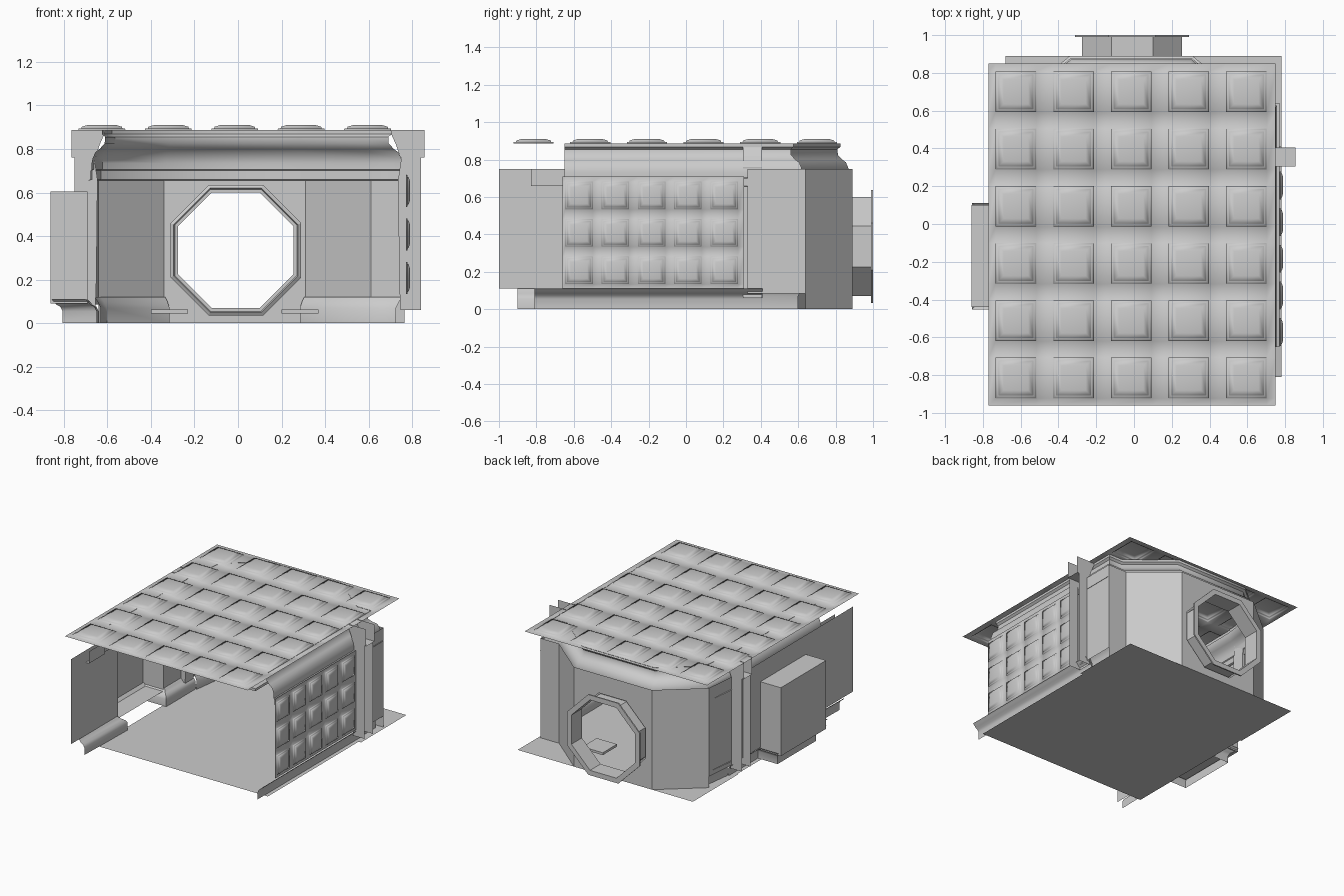
import bpy, bmesh, math
from mathutils import Vector

if "Cube" in bpy.data.objects:
    bpy.data.objects.remove(bpy.data.objects["Cube"])


def make(name, verts, faces, smooth=None):
    me = bpy.data.meshes.new(name)
    me.from_pydata([tuple(v) for v in verts], [], faces)
    ob = bpy.data.objects.new(name, me)
    bpy.context.collection.objects.link(ob)
    if smooth:
        bpy.ops.object.select_all(action='DESELECT')
        ob.select_set(True)
        bpy.context.view_layer.objects.active = ob
        bpy.ops.object.shade_smooth_by_angle(angle=math.radians(smooth))
    return ob


def sweep(name, path, profile, smooth=None):
    """Mitred moulding: profile is (inset to the left of the path, z)."""
    pts = [Vector(p) for p in path]
    norms = []
    for a, b in zip(pts, pts[1:]):
        d = (b - a).normalized()
        norms.append(Vector((-d.y, d.x)))
    verts, faces, n = [], [], len(profile)
    for i, p in enumerate(pts):
        a, b = norms[max(i - 1, 0)], norms[min(i, len(norms) - 1)]
        miter = (a + b) / (1 + a.dot(b))
        verts += [(p.x + miter.x * o, p.y + miter.y * o, z) for o, z in profile]
    for i in range(len(pts) - 1):
        for j in range(n - 1):
            k = i * n + j
            faces.append((k, k + 1, k + n + 1, k + n))
    return make(name, verts, faces, smooth)


def coffers(name, u0, u1, v0, v1, us, vs, half, rings, place):
    """Flat panel with a grid of stepped square recesses, softly shaded."""
    verts, faces = [], []

    def quad(pts):
        k = len(verts)
        verts.extend(place(*p) for p in pts)
        faces.append((k, k + 1, k + 2, k + 3))

    def square(u, v, h, d):
        return [(u - h, v - h, d), (u + h, v - h, d), (u + h, v + h, d), (u - h, v + h, d)]
    ue = [u0] + [e for u in us for e in (u - half, u + half)] + [u1]
    ve = [v0] + [e for v in vs for e in (v - half, v + half)] + [v1]
    for i in range(len(ue) - 1):
        for j in range(len(ve) - 1):
            if i % 2 and j % 2:
                u, v = us[i // 2], vs[j // 2]
                loops = [square(u, v, half * s, d) for s, d in rings]
                for a, b in zip(loops, loops[1:]):
                    for k in range(4):
                        m = (k + 1) % 4
                        quad([a[k], a[m], b[m], b[k]])
                quad(loops[-1])
            else:
                quad([(ue[i], ve[j], 0), (ue[i + 1], ve[j], 0),
                      (ue[i + 1], ve[j + 1], 0), (ue[i], ve[j + 1], 0)])
    ob = make(name, verts, faces)
    bm = bmesh.new()
    bm.from_mesh(ob.data)
    bmesh.ops.remove_doubles(bm, verts=bm.verts, dist=0.0005)
    for f in bm.faces:
        f.smooth = True
    bm.to_mesh(ob.data)
    bm.free()
    return ob


# Floor: main room and bay
make("floor", [(-.67, -.73, 0), (.76, -.73, 0), (.76, .35, 0), (-.67, .35, 0),
               (-.68, .35, 0), (.78, .35, 0), (.78, .89, 0), (-.68, .89, 0)],
     [(0, 1, 2, 3), (4, 5, 6, 7)])

# Coffered ceiling and coffered right wall
coffers("coffered_ceiling", -.77, .75, -.96, .85,
        [-.625 + .305 * i for i in range(5)], [-.815 + .303 * j for j in range(6)], .108,
        [(1, 0), (.99, .009), (.87, .01), (.85, .017), (.6, .025)],
        lambda u, v, d: (u, v, .885 + d))
coffers("coffered_wall", -.66, .31, .11, .71,
        [-.572 + .194 * i for i in range(5)], [.208 + .2 * j for j in range(3)], .074,
        [(1, 0), (.99, .007), (.87, .008), (.85, .013), (.6, .019)],
        lambda u, v, d: (.77 + d, u, v))

# Bay walls
WIN_X, WIN_Z = -.01, .335


def octagon(r, y):
    c = r / math.cos(math.pi / 8)
    return [(WIN_X + c * math.cos(math.pi / 8 + k * math.pi / 4), y,
             WIN_Z + c * math.sin(math.pi / 8 + k * math.pi / 4)) for k in range(8)]


sweep("right_bay_side", [(.765, .33), (.765, .64)], [(0, .085), (0, .75)])
sweep("right_bay_wall", [(.765, .64), (.61, .64), (.31, .89)], [(0, 0), (0, .75)])
sweep("left_bay_wall", [(-.34, .89), (-.64, .64)], [(0, 0), (0, .75)])
sweep("left_bay_side", [(-.64, .64), (-.67, .33)], [(0, .085), (0, .75)])

# Back wall with octagonal opening
bm = bmesh.new()
for loop in ([(-.34, .89, 0), (.31, .89, 0), (.31, .89, .75), (-.34, .89, .75)], octagon(.275, .89)):
    vs = [bm.verts.new(p) for p in loop]
    for a, b in zip(vs, vs[1:] + vs[:1]):
        bm.edges.new((a, b))
bmesh.ops.triangle_fill(bm, use_beauty=True, edges=bm.edges[:], normal=(0, -1, 0))
wall = make("back_wall", [], [])
bm.to_mesh(wall.data)
bm.free()

# Octagonal window frame, tunnel and outer flange
rings = [(.30, .89), (.30, .875), (.285, .865), (.28, .875), (.265, .875),
         (.265, .99), (.302, .99), (.302, 1.0), (.265, 1.0), (.265, .99)]
verts = [p for r, y in rings for p in octagon(r, y)]
make("octagon_window", verts,
     [(i * 8 + k, i * 8 + (k + 1) % 8, i * 8 + 8 + (k + 1) % 8, i * 8 + 8 + k)
      for i in range(len(rings) - 1) for k in range(8)])

# Left wall around the niche
sweep("left_wall_front", [(-.69, -.44), (-.69, -1)], [(0, .11), (0, .75)])
sweep("left_wall_over_niche", [(-.69, .1), (-.69, -.44)], [(0, .605), (0, .75)])
sweep("left_wall_rear", [(-.69, .31), (-.69, .1)], [(0, .11), (0, .75)])

# Niche box, open to the room
a, b, c, d = -.86, -.69, -.44, .1
make("niche", [(x, y, z) for x in (a, b) for y in (c, d) for z in (.09, .605)],
     [(0, 1, 3, 2), (0, 4, 5, 1), (2, 3, 7, 6), (0, 2, 6, 4), (1, 5, 7, 3)])

# Crown moulding: right wall, bay, left wall
crown = [(0, .655), (.012, .66), (.012, .7), (.018, .705), (.018, .735), (.022, .755),
         (.035, .785), (.055, .8), (.078, .825), (.08, .855), (.065, .868), (.065, .887)]
sweep("crown_moulding", [(.77, -.65), (.77, .64), (.61, .64), (.31, .89), (-.34, .89),
                         (-.64, .64), (-.68, .31), (-.69, -.65)], crown, 40)
sweep("left_frieze", [(-.69, -.64), (-.69, -.83)], [(0, .66), (.03, .66), (.03, .75)])

# Baseboards
base = [(.04, 0), (.04, .055), (.03, .075), (.012, .085), (0, .1), (-.012, .11)]
sweep("right_baseboard", [(.77, -.81), (.77, .41)], base, 40)
sweep("left_baseboard", [(-.68, .41), (-.68, .1), (-.845, .1), (-.845, -.44),
                         (-.68, -.44), (-.69, -.9)], base, 40)
bay_base = [(.04, 0), (.04, .07), (.025, .1), (.01, .12), (0, .12)]
sweep("right_bay_baseboard", [(.765, .41), (.765, .64), (.61, .64), (.31, .89)], bay_base, 40)
sweep("left_bay_baseboard", [(-.34, .89), (-.64, .64), (-.67, .41)], bay_base, 40)

# Thin slabs at each side of the window
for side, x in (("left", -.315), ("right", .285)):
    bpy.ops.mesh.primitive_cube_add(size=1, location=(x, .62, .054))
    slab = bpy.context.object
    slab.name = side + "_slab"
    slab.scale = (.17, .17, .018)

# Pilasters and brackets, mirrored about the room axis, open at the outer side
shaft = [(.84, .06), (.745, .06), (.74, .2), (.735, .66), (.75, .76), (.84, .76)]
bracket = [(.855, .76), (.745, .76), (.725, .82), (.705, .865), (.70, .888), (.855, .888)]
for side, f in (("right", lambda x: x), ("left", lambda x: .09 - x)):
    for part, prof, first in (("pilaster", shaft, 1), ("bracket", bracket, 0)):
        n = len(prof)
        verts = [(f(x), y, z) for y in (.305, .405) for x, z in prof]
        faces = [tuple(range(n)), tuple(range(n, 2 * n))]
        faces += [(i, i + 1, n + i + 1, n + i) for i in range(first, n - 2)]
        make(side + "_" + part, verts, faces)
